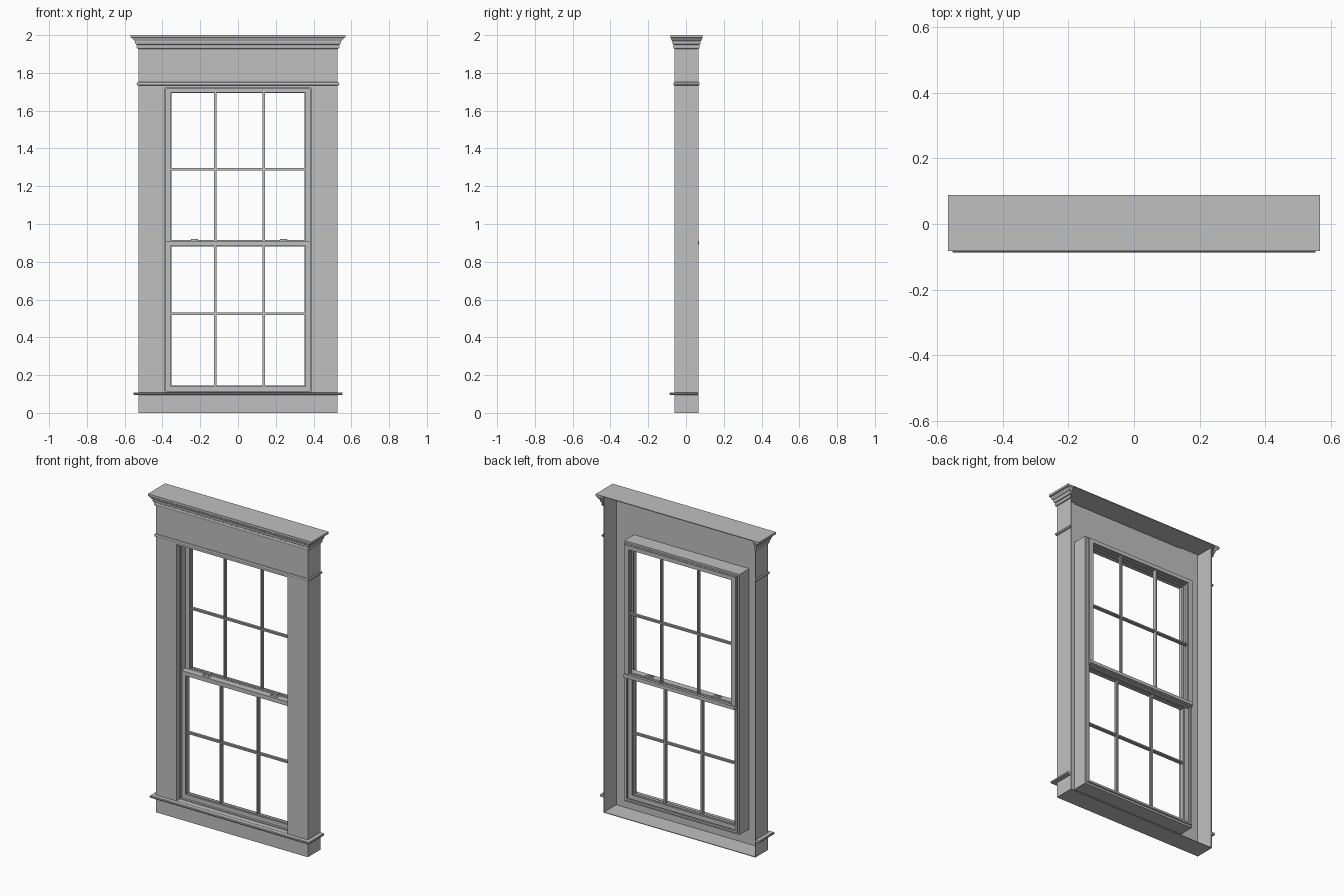
import bpy, bmesh
from mathutils import Matrix, Vector

cube = bpy.data.objects.get("Cube")
if cube:
    bpy.data.objects.remove(cube)

paint = bpy.data.materials.new("grey_paint")
paint.use_nodes = True
GREY = (0.53, 0.53, 0.53, 1)
paint.diffuse_color = GREY
paint.node_tree.nodes["Principled BSDF"].inputs["Base Color"].default_value = GREY

W, FRONT, BACK = 0.528, -0.06, 0.065   # casing half width and depth
IN, BOT, TOP = 0.398, 0.11, 1.735      # casing opening
T = 0.004                              # board thickness


def finish(name, bm):
    mesh = bpy.data.meshes.new(name)
    bm.to_mesh(mesh)
    bm.free()
    mesh.materials.append(paint)
    obj = bpy.data.objects.new(name, mesh)
    bpy.context.collection.objects.link(obj)
    return obj


def add_box(bm, x0, x1, y0, y1, z0, z1):
    centre = Vector((x0 + x1, y0 + y1, z0 + z1)) / 2
    size = (x1 - x0, y1 - y0, z1 - z0)
    bmesh.ops.create_cube(bm, size=1, matrix=Matrix.Translation(centre) @ Matrix.Diagonal((*size, 1)))


def boxes(name, *dims):
    bm = bmesh.new()
    for d in dims:
        add_box(bm, *d)
    return finish(name, bm)


def frame(name, half, z0, z1, y0, y1, side, bottom, top):
    """Rectangular frame: two stiles and two rails."""
    return boxes(name,
                 (-half, side - half, y0, y1, z0, z1),
                 (half - side, half, y0, y1, z0, z1),
                 (side - half, half - side, y0, y1, z0, z0 + bottom),
                 (side - half, half - side, y0, y1, z1 - top, z1))


def moulding(name, profile, back_return=True):
    """Sweep (side offset, depth offset, z) around the front, sides and back corners."""
    bm = bmesh.new()
    rings = []
    for sx, sy, z in profile:
        back = BACK + (sy if back_return else 0)
        half = [(W, back), (W + sx, back), (W + sx, FRONT - sy)]
        path = half + [(-x, y) for x, y in reversed(half)]
        rings.append([bm.verts.new((x, y, z)) for x, y in path])
    for a, b in zip(rings, rings[1:]):
        for i in range(len(a) - 1):
            bm.faces.new((a[i], b[i], b[i + 1], a[i + 1]))
    bmesh.ops.remove_doubles(bm, verts=bm.verts, dist=0.0001)
    bmesh.ops.recalc_face_normals(bm, faces=bm.faces)
    return finish(name, bm)


# Casing: thin boards open at the rear
boxes("front_casing",
      (-W, -IN, FRONT, FRONT + T, 0, 2),
      (IN, W, FRONT, FRONT + T, 0, 2))
boxes("header_board", (-IN, IN, FRONT, FRONT + T, TOP, 1.99))
boxes("apron", (-IN, IN, FRONT, FRONT + T, 0, BOT))
boxes("casing_sides",
      (-W, T - W, FRONT, BACK, 0, 1.99),
      (W - T, W, FRONT, BACK, 0, 1.99))
boxes("bottom_board", (-W, W, FRONT, BACK, 0, T))

# Crown, bead and stool
moulding("crown_moulding", [
    (0, 0, 1.927), (0.007, 0.006, 1.93), (0.009, 0.008, 1.94), (0.007, 0.006, 1.948),
    (0.012, 0.009, 1.95), (0.016, 0.012, 1.958), (0.017, 0.013, 1.968),
    (0.021, 0.015, 1.97), (0.028, 0.018, 1.977), (0.032, 0.021, 1.985),
    (0.04, 0.023, 1.987), (0.04, 0.023, 1.998)])
boxes("crown_top", (-W - 0.04, W + 0.04, FRONT - 0.023, BACK + 0.023, 1.995, 2))
moulding("header_bead", [
    (0, 0, 1.733), (0.006, 0.005, 1.735), (0.009, 0.007, 1.742),
    (0.006, 0.005, 1.749), (0, 0, 1.751)])
moulding("stool_nosing", [
    (0, 0, 0.095), (0.023, 0.024, 0.095), (0.026, 0.027, 0.099),
    (0.026, 0.027, 0.105), (0.023, 0.024, 0.109), (0, 0, 0.109)], False)

# Jamb box and its stops
frame("jamb", IN + 0.002, BOT - 0.012, TOP, FRONT, 0.04, 0.014, 0.012, 0.014)
frame("inner_stop", IN - 0.01, BOT, TOP - 0.012, -0.028, -0.014, 0.008, 0.005, 0.008)
frame("outer_stop", IN - 0.008, BOT, TOP - 0.012, 0.04, 0.052, 0.012, 0.012, 0.01)


def sash(prefix, z0, z1, y0, y1, bottom, top, bar_z):
    """One sash with a glazing lip and a two by three grid of bars."""
    half, stile = 0.386, 0.029
    frame(prefix + "_sash", half, z0, z1, y0, y1, stile, bottom, top)
    frame(prefix + "_glazing_lip", half - 0.02, z0 + bottom - 0.005, z1 - top + 0.005,
          y0 + 0.01, y1 - 0.01, 0.013, 0.009, 0.009)
    lo, hi, mid = z0 + bottom, z1 - top, (y0 + y1) / 2
    bars = []
    for wide, deep in ((0.008, 0.013), (0.014, 0.006)):
        for x in (-0.12, 0.137):
            bars.append((x - wide / 2, x + wide / 2, mid - deep, mid + deep, lo, hi))
        bars.append((stile - half, half - stile, mid - deep, mid + deep,
                     bar_z - wide / 2, bar_z + wide / 2))
    boxes(prefix + "_glazing_bars", *bars)


sash("lower", BOT + 0.002, 0.911, -0.012, 0.026, 0.028, 0.026, 0.525)
sash("upper", 0.885, TOP - 0.014, 0.028, 0.062, 0.026, 0.024, 1.29)
boxes("meeting_rail_lip", (-0.386, 0.386, 0.06, 0.068, 0.892, 0.911))

# Sash locks on the meeting rail
for side, x in (("right", -0.225), ("left", 0.247)):
    bm = bmesh.new()
    add_box(bm, x - 0.026, x + 0.026, 0.004, 0.018, 0.911, 0.914)
    bmesh.ops.create_cone(bm, cap_ends=True, segments=16, radius1=0.012, radius2=0.009,
                          depth=0.009, matrix=Matrix.Translation((x, 0.014, 0.917)))
    add_box(bm, x - 0.024, x, 0.007, 0.012, 0.915, 0.92)
    add_box(bm, x - 0.014, x + 0.014, 0.03, 0.046, 0.911, 0.918)
    finish(side + "_sash_lock", bm)
